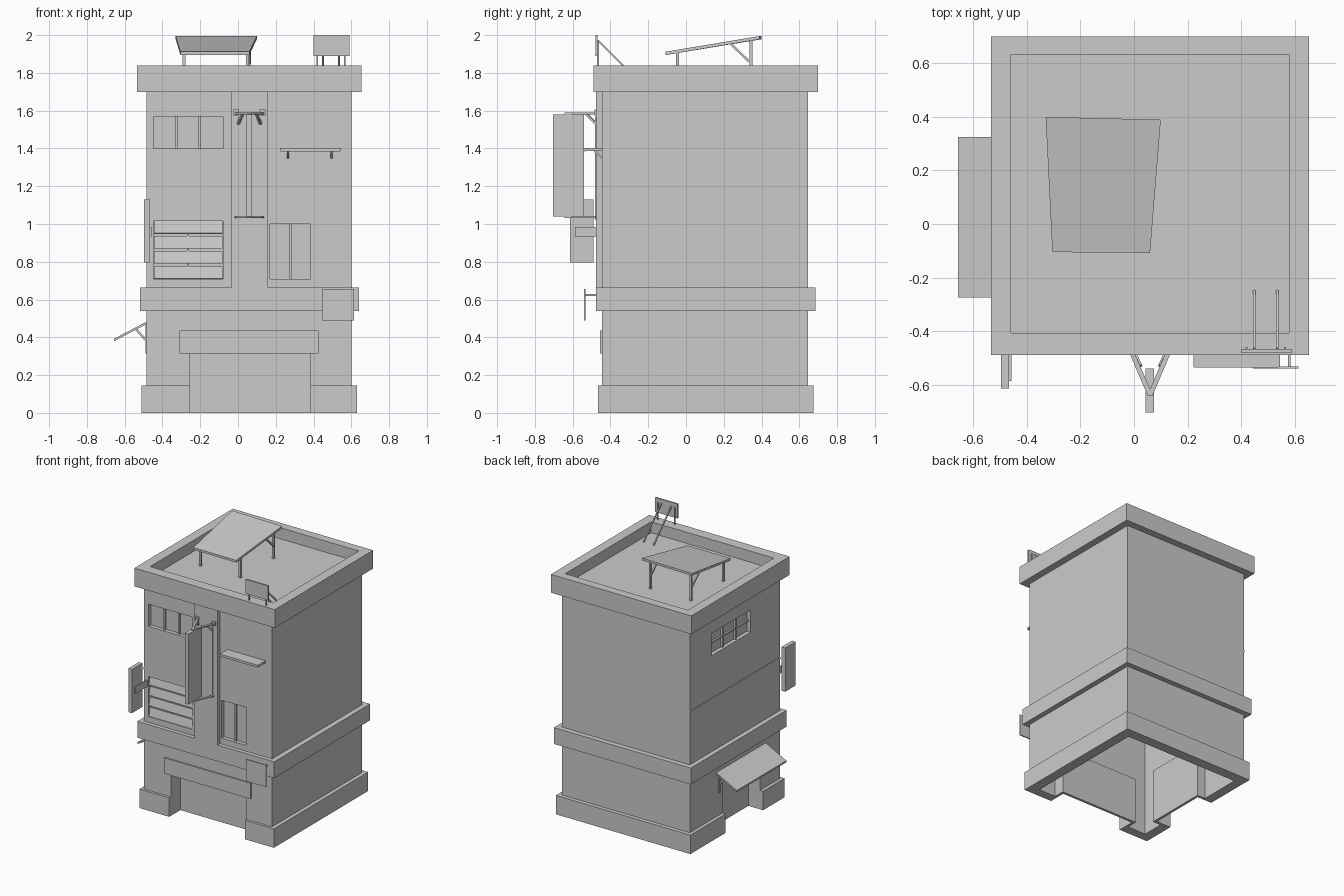
import bpy, bmesh
from mathutils import Vector


def box(name, x0, x1, y0, y1, z0, z1, rot_x=0.0):
    bm = bmesh.new()
    bmesh.ops.create_cube(bm, size=1)
    bmesh.ops.scale(bm, vec=(x1 - x0, y1 - y0, z1 - z0), verts=bm.verts)
    me = bpy.data.meshes.new(name)
    bm.to_mesh(me)
    bm.free()
    ob = bpy.data.objects.new(name, me)
    ob.location = ((x0 + x1) / 2, (y0 + y1) / 2, (z0 + z1) / 2)
    ob.rotation_euler.x = rot_x
    bpy.context.collection.objects.link(ob)
    return ob


def beam(name, p, q, w=0.015, h=None):
    # square bar running from p to q
    p, q = Vector(p), Vector(q)
    d = q - p
    ob = box(name, -w / 2, w / 2, -(h or w) / 2, (h or w) / 2, -d.length / 2, d.length / 2)
    ob.location = (p + q) / 2
    ob.rotation_euler = d.to_track_quat('Z', 'Y').to_euler()
    return ob


def slab(name, corners, thick):
    # sloping sheet from four top corners
    bm = bmesh.new()
    top = [bm.verts.new(c) for c in corners]
    bot = [bm.verts.new((c[0], c[1], c[2] - thick)) for c in corners]
    bm.faces.new(top)
    bm.faces.new(bot[::-1])
    for i in range(4):
        j = (i + 1) % 4
        bm.faces.new((top[i], bot[i], bot[j], top[j]))
    bmesh.ops.recalc_face_normals(bm, faces=bm.faces)
    me = bpy.data.meshes.new(name)
    bm.to_mesh(me)
    bm.free()
    ob = bpy.data.objects.new(name, me)
    bpy.context.collection.objects.link(ob)
    return ob


def cut(ob, *dims):
    for d in dims:
        c = box("cutter", *d)
        c.hide_render = True
        m = ob.modifiers.new("cut", 'BOOLEAN')
        m.operation, m.solver, m.object = 'DIFFERENCE', 'EXACT', c
        bpy.context.view_layer.objects.active = ob
        bpy.ops.object.modifier_apply(modifier=m.name)
        bpy.data.objects.remove(c)


# Shared openings
CAVITY = (-0.435, 0.55, -0.395, 0.595, -0.1, 1.69)
FRONT_DOOR = (-0.257, 0.383, -0.6, -0.3, -0.1, 0.335)
SIDE_DOOR = (-0.6, -0.35, -0.205, 0.25, -0.1, 0.40)

# Walls, with window recesses
walls = box("walls", -0.484, 0.60, -0.445, 0.645, 0, 1.75)
cut(walls, CAVITY, FRONT_DOOR, SIDE_DOOR,
    (-0.447, -0.08, -0.6, -0.415, 1.40, 1.57),
    (-0.447, -0.08, -0.6, -0.415, 0.71, 1.015),
    (0.17, 0.385, -0.6, -0.415, 0.71, 1.0),
    (-0.6, -0.454, -0.09, 0.38, 1.40, 1.57))

# Plinth, middle band and parapet
base = box("plinth", -0.51, 0.63, -0.465, 0.675, 0, 0.145)
cut(base, (-0.48, 0.596, -0.441, 0.641, -0.1, 0.3), FRONT_DOOR, SIDE_DOOR)
band = box("middle_band", -0.52, 0.64, -0.476, 0.685, 0.54, 0.665)
cut(band, (-0.48, 0.596, -0.441, 0.641, 0.4, 0.8))
parapet = box("parapet", -0.535, 0.655, -0.49, 0.70, 1.70, 1.84)
cut(parapet, (-0.46, 0.58, -0.407, 0.634, 1.6, 1.9))
box("roof_deck", -0.47, 0.59, -0.42, 0.64, 1.71, 1.755)
box("pilaster", -0.035, 0.16, -0.476, -0.44, 0.66, 1.705)
box("side_wall_trim", -0.489, -0.48, -0.445, 0.645, 1.06, 1.075)

# Recessed doorways
box("front_door_back", -0.277, 0.403, -0.33, -0.31, 0, 0.355)
box("front_door_top", -0.277, 0.403, -0.40, -0.31, 0.335, 0.355)
for x in (-0.277, 0.383):
    box("front_door_side", x, x + 0.02, -0.40, -0.31, 0, 0.335)
box("side_door_back", -0.385, -0.365, -0.225, 0.27, 0, 0.42)
box("side_door_top", -0.44, -0.365, -0.225, 0.27, 0.40, 0.42)
for y in (-0.225, 0.25):
    box("side_door_side", -0.44, -0.365, y, y + 0.02, 0, 0.40)

# Window bars
for i in (1, 2):
    x = -0.447 + 0.367 * i / 3
    box("front_window_bar", x - 0.006, x + 0.006, -0.43, -0.41, 1.40, 1.57)
    y = -0.09 + 0.47 * i / 3
    box("side_window_bar", -0.47, -0.45, y - 0.006, y + 0.006, 1.40, 1.57)
box("side_window_rail", -0.468, -0.45, -0.09, 0.38, 1.48, 1.49)
box("right_window_bar", 0.272, 0.284, -0.43, -0.41, 0.71, 1.0)

# Louvred shutter
for i in range(4):
    z = 0.71 + i * 0.08
    box("louvre", -0.445, -0.082, -0.435, -0.427, z, z + 0.066, -0.2)
box("louvre_post", -0.27, -0.26, -0.425, -0.41, 0.71, 1.015)

# Shop board over the front door
box("shop_board", -0.31, 0.425, -0.455, -0.44, 0.315, 0.435)

# Blade sign on the pilaster with V brackets
box("blade_sign", 0.043, 0.075, -0.705, -0.54, 1.04, 1.58)
for x, xb in ((0.0, -0.01), (0.12, 0.13)):
    beam("sign_arm_top", (xb, -0.476, 1.585), (0.06, -0.64, 1.585), 0.018, 0.008)
    beam("sign_arm_low", (xb, -0.476, 1.036), (0.06, -0.64, 1.036), 0.018, 0.006)
    beam("sign_brace", (x, -0.476, 1.53), (x * 0.6 + 0.025, -0.53, 1.583), 0.012)
    box("sign_plate", xb - 0.015, xb + 0.015, -0.484, -0.474, 1.575, 1.605)
    box("sign_rod", x - 0.003, x + 0.003, -0.482, -0.474, 1.02, 1.57)

# Corner sign on the left edge
box("corner_sign", -0.498, -0.467, -0.615, -0.49, 0.795, 1.13)
box("corner_sign_bracket", -0.468, -0.457, -0.587, -0.44, 0.935, 0.985)

# Shelf canopy on the right of the front
box("shelf", 0.222, 0.545, -0.535, -0.44, 1.386, 1.402)
for x in (0.265, 0.495):
    beam("shelf_brace", (x, -0.445, 1.35), (x, -0.485, 1.388), 0.01)
box("shelf_lip", 0.225, 0.54, -0.537, -0.53, 1.384, 1.402)

# Small square sign on the band
box("square_sign", 0.445, 0.615, -0.54, -0.532, 0.49, 0.657)
box("square_sign_arm", 0.575, 0.585, -0.535, -0.47, 0.62, 0.63)

# Awning over the side door
slab("side_awning", [(-0.48, -0.275, 0.485), (-0.48, 0.325, 0.485),
                     (-0.657, 0.325, 0.392), (-0.657, -0.275, 0.392)], 0.013)
for y in (-0.235, 0.285):
    beam("awning_brace", (-0.483, y, 0.38), (-0.54, y, 0.443), 0.012)
    box("awning_foot", -0.49, -0.48, y - 0.01, y + 0.01, 0.315, 0.47)

# Roof canopy
slab("roof_canopy", [(-0.33, 0.40, 1.995), (-0.305, -0.105, 1.912),
                     (0.06, -0.108, 1.912), (0.10, 0.39, 1.995)], 0.017)
for x in (-0.285, 0.06):
    f = x if x < 0 else 0.05
    beam("canopy_leg", (f, -0.045, 1.75), (f, -0.045, 1.91), 0.016)
    beam("canopy_leg", (x, 0.345, 1.75), (x, 0.345, 1.975), 0.016)
    beam("canopy_brace", (x, 0.345, 1.85), (x, 0.235, 1.955), 0.012)

# Roof sign
box("roof_sign", 0.40, 0.59, -0.48, -0.468, 1.89, 2.0)
for x in (0.42, 0.565):
    box("roof_sign_post", x - 0.004, x + 0.004, -0.47, -0.46, 1.835, 1.97)
for x in (0.45, 0.535):
    beam("roof_sign_stay", (x, -0.466, 1.972), (x, -0.25, 1.755), 0.009)
